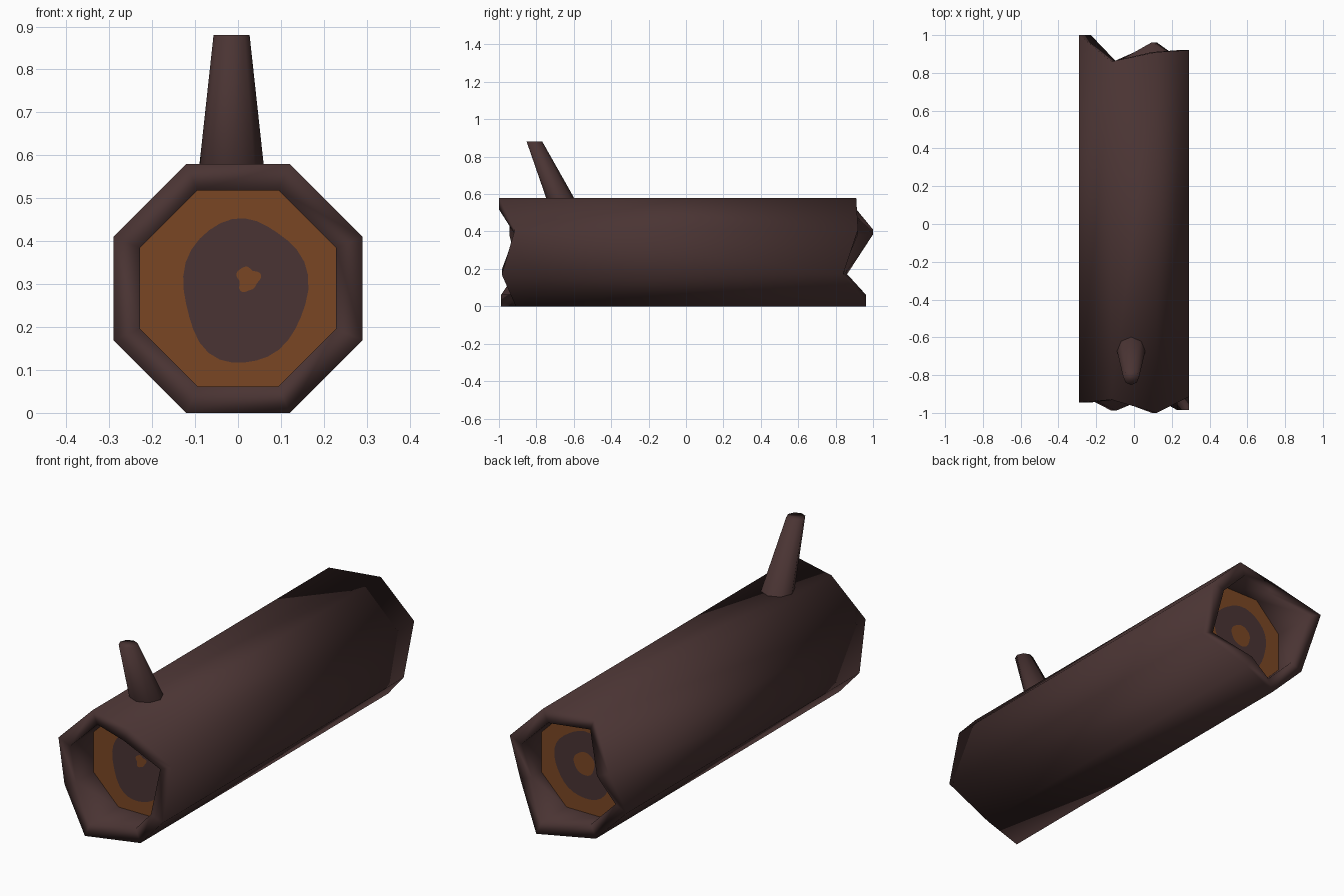
import bpy, bmesh, math
from mathutils import Vector

if "Cube" in bpy.data.objects:
    bpy.data.objects.remove(bpy.data.objects["Cube"])

R_OUT, R_IN, ZC = 0.314, 0.247, 0.29      # octagon radii and axis height
CAP_Y = 0.77                              # recessed end grain depth


def material(name, rgb):
    m = bpy.data.materials.new(name)
    m.diffuse_color = (*rgb, 1)
    m.use_nodes = True
    m.node_tree.nodes["Principled BSDF"].inputs["Base Color"].default_value = m.diffuse_color
    return m


BARK = material("dark bark", (0.068, 0.034, 0.033))
WOOD = material("orange wood", (0.195, 0.062, 0.017))


def make(name, bm, mats):
    bmesh.ops.recalc_face_normals(bm, faces=bm.faces)
    me = bpy.data.meshes.new(name)
    bm.to_mesh(me)
    bm.free()
    for m in mats:
        me.materials.append(m)
    ob = bpy.data.objects.new(name, me)
    bpy.context.collection.objects.link(ob)
    return ob


def bridge(bm, a, b, mat=0, smooth=True):
    n = len(a)
    for i in range(n):
        f = bm.faces.new((a[i], a[(i + 1) % n], b[(i + 1) % n], b[i]))
        f.material_index = mat
        f.smooth = smooth


def octagon(r):
    # clockwise from the upper left corner, seen from the front
    return [(r * math.cos(math.radians(112.5 - 45 * i)),
             ZC + r * math.sin(math.radians(112.5 - 45 * i))) for i in range(8)]


# Hollow trunk: jagged rims with a thick lip and straight inner walls
front_y = [-0.93, -1.0, -0.915, -0.985, -0.91, -0.988, -0.90, -0.945]
back_y = [0.86, 0.91, 0.92, 0.84, 0.962, 0.855, 0.86, 1.0]
bm = bmesh.new()
loops = []
for r, ys in ((R_IN, [-CAP_Y] * 8), (R_IN, front_y), (R_OUT, front_y),
              (R_OUT, back_y), (R_IN, back_y), (R_IN, [CAP_Y] * 8)):
    loops.append([bm.verts.new((x, y, z)) for (x, z), y in zip(octagon(r), ys)])
for a, b in zip(loops, loops[1:]):
    bridge(bm, a, b)
trunk = make("hollow_trunk", bm, [BARK])
# keep normals facing out of the bark even though the tube is open
me = trunk.data
if max(me.polygons, key=lambda p: p.area).normal.dot(
        max(me.polygons, key=lambda p: p.area).center - Vector((0, 0, ZC))) < 0:
    me.flip_normals()


# End grain: orange disc, wobbly dark ring and orange heart
def end_grain(name, y, blob, heart):
    bm = bmesh.new()
    corners, n = octagon(R_IN), 32
    rim = []
    for i in range(n):
        p, q, t = corners[i // 4], corners[(i // 4 + 1) % 8], (i % 4) / 4
        rim.append(bm.verts.new((p[0] + (q[0] - p[0]) * t, y, p[1] + (q[1] - p[1]) * t)))

    def wobble(cx, cz, rx, rz, amount):
        vs = []
        for i in range(n):
            a = math.radians(112.5) - math.tau * i / n
            k = 1 + amount * math.sin(3 * a + 1) + amount * 0.6 * math.sin(5 * a)
            vs.append(bm.verts.new((cx + rx * k * math.cos(a), y, cz + rz * k * math.sin(a))))
        return vs

    ring, core = wobble(*blob), wobble(*heart)
    bridge(bm, rim, ring, 0, False)
    bridge(bm, ring, core, 1, False)
    bm.faces.new(core).material_index = 0
    ob = make(name, bm, [WOOD, BARK])
    if ob.data.polygons[0].normal.y * y < 0:
        ob.data.flip_normals()


end_grain("front_end_grain", -CAP_Y, (0.015, 0.285, 0.145, 0.168, 0.03), (0.023, 0.312, 0.026, 0.028, 0.15))
end_grain("back_end_grain", CAP_Y, (0.0, 0.29, 0.155, 0.16, 0.03), (0.0, 0.295, 0.055, 0.055, 0.03))

# Broken branch stub leaning forward, sunk slightly into the trunk
bm = bmesh.new()
rings = []
for x, y, z, r in ((-0.015, -0.655, 0.54, 0.079), (-0.015, -0.81, 0.88, 0.042)):
    rings.append([bm.verts.new((x + r * math.cos(math.tau * i / 8), y + r * math.sin(math.tau * i / 8), z))
                  for i in range(8)])
bridge(bm, *rings)
bm.faces.new(rings[1]).smooth = True
bm.faces.new(rings[0][::-1])
make("branch_stub", bm, [BARK])
